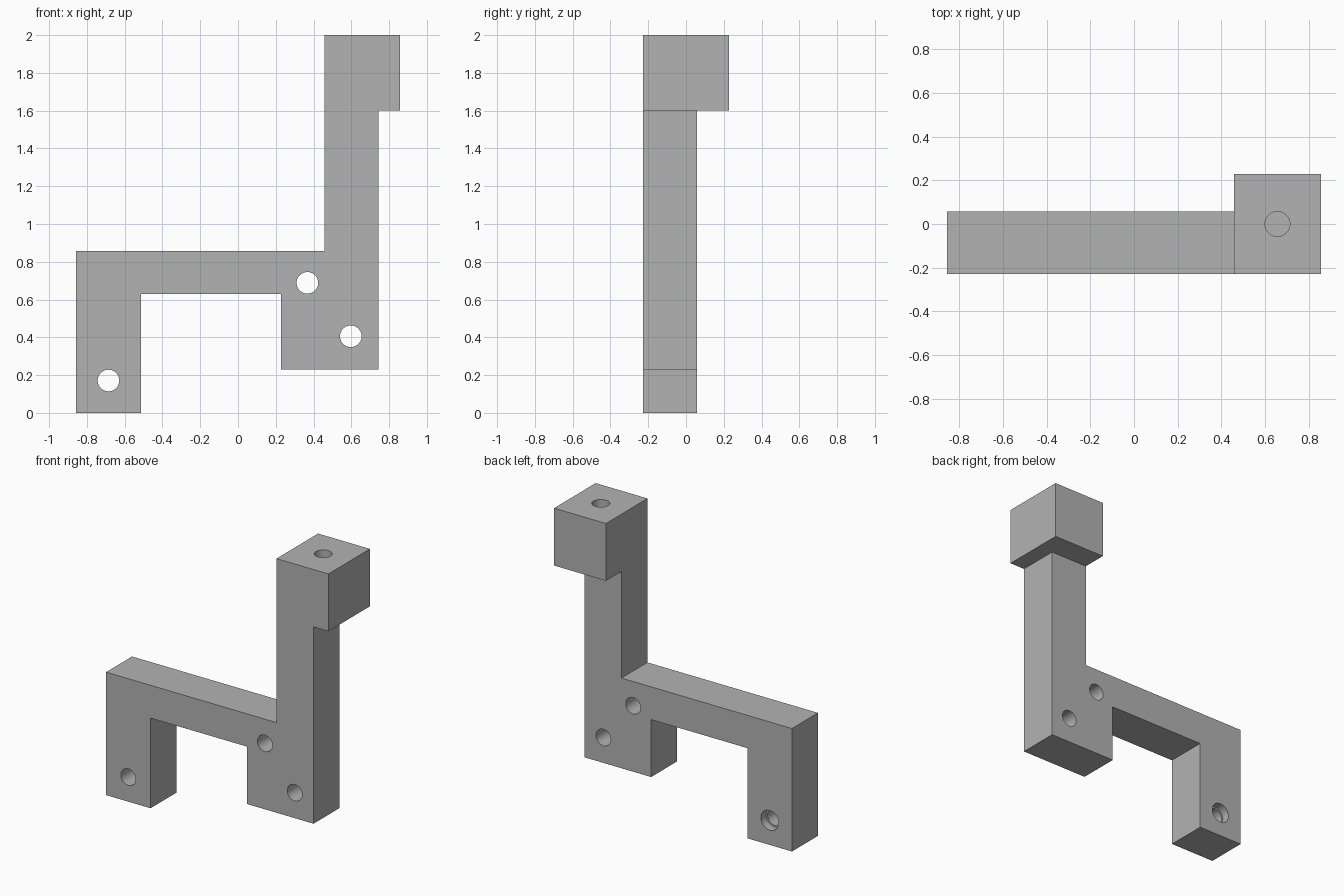
import bpy, bmesh, math
from mathutils import Matrix, Vector

cube = bpy.data.objects.get("Cube")
if cube:
    bpy.data.objects.remove(cube, do_unlink=True)

S = 2 / 35          # drawing unit: the part is 35 units tall
FRONT, BACK = -4, 1  # depth range of the frame

grey = bpy.data.materials.new("plain grey")
grey.use_nodes = True
colour = (0.45, 0.45, 0.45, 1)
grey.diffuse_color = colour
grey.node_tree.nodes["Principled BSDF"].inputs["Base Color"].default_value = colour


def finish(name, bm):
    bmesh.ops.recalc_face_normals(bm, faces=bm.faces)
    bmesh.ops.scale(bm, vec=(S, S, S), verts=bm.verts)
    mesh = bpy.data.meshes.new(name)
    bm.to_mesh(mesh)
    bm.free()
    mesh.materials.append(grey)
    obj = bpy.data.objects.new(name, mesh)
    bpy.context.collection.objects.link(obj)
    return obj


def extrude_profile(name, points, y0, y1):
    bm = bmesh.new()
    face = bm.faces.new([bm.verts.new((x, y0, z)) for x, z in points])
    side = bmesh.ops.extrude_face_region(bm, geom=[face])["geom"]
    bmesh.ops.translate(bm, vec=(0, y1 - y0, 0),
                        verts=[v for v in side if isinstance(v, bmesh.types.BMVert)])
    return finish(name, bm)


def drill(name, start, end, radius):
    a, b = Vector(start), Vector(end)
    turn = Vector((0, 0, 1)).rotation_difference(b - a).to_matrix().to_4x4()
    bm = bmesh.new()
    bmesh.ops.create_cone(bm, cap_ends=True, segments=48, radius1=radius,
                          radius2=radius, depth=(b - a).length,
                          matrix=Matrix.Translation((a + b) / 2) @ turn)
    return finish(name, bm)


def combine(target, tool, operation):
    mod = target.modifiers.new(tool.name, "BOOLEAN")
    mod.operation, mod.solver, mod.object = operation, "EXACT", tool
    bpy.context.view_layer.objects.active = target
    bpy.ops.object.modifier_apply(modifier=mod.name)
    bpy.data.objects.remove(tool, do_unlink=True)


# Frame: leg, crossbar, foot, post and the front of the top block
bracket = extrude_profile("bracket", [
    (-15, 0), (-9, 0), (-9, 11), (4, 11), (4, 4), (13, 4), (13, 28),
    (15, 28), (15, 35), (8, 35), (8, 15), (-15, 15)], FRONT, BACK)

# Top block projecting to the rear
rear = extrude_profile("block_rear", [(8, 28), (15, 28), (15, 35), (8, 35)], BACK, 4)
combine(bracket, rear, "UNION")

# Cross holes through the frame
for x, z in [(-12, 3), (6.43, 12.05), (10.45, 7.1)]:
    combine(bracket, drill("hole", (x, FRONT - 1, z), (x, BACK + 1, z), 1), "DIFFERENCE")

# Shallow counterbore behind the leg, blind hole in the top block
combine(bracket, drill("counterbore", (-12, 0, 3), (-12, BACK + 1, 3), 1.2), "DIFFERENCE")
combine(bracket, drill("top_hole", (11.5, 0, 30), (11.5, 0, 36), 1), "DIFFERENCE")

# Merge coplanar faces and smooth the hole walls
bm = bmesh.new()
bm.from_mesh(bracket.data)
bmesh.ops.remove_doubles(bm, verts=bm.verts, dist=1e-5)
bmesh.ops.dissolve_limit(bm, angle_limit=math.radians(1), verts=bm.verts, edges=bm.edges)
bm.to_mesh(bracket.data)
bm.free()
bracket.select_set(True)
bpy.context.view_layer.objects.active = bracket
bpy.ops.object.shade_smooth_by_angle(angle=math.radians(30))
